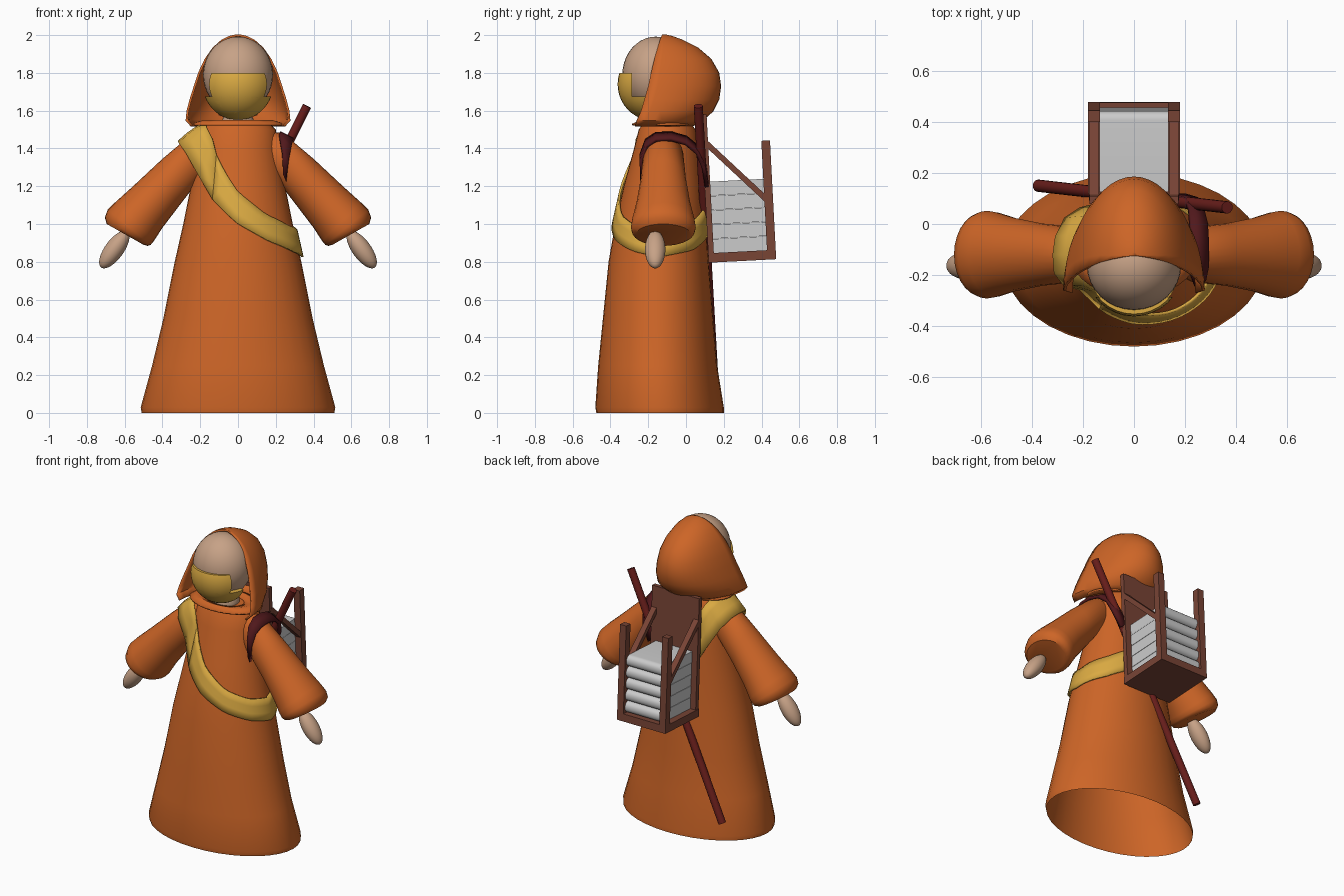
import bpy, bmesh
from math import sin, cos, pi, radians
from mathutils import Vector, Matrix

if "Cube" in bpy.data.objects:
    bpy.data.objects.remove(bpy.data.objects["Cube"])


def mat(name, r, g, b):
    m = bpy.data.materials.new(name)
    m.diffuse_color = (r, g, b, 1)
    m.use_nodes = True
    m.node_tree.nodes["Principled BSDF"].inputs["Base Color"].default_value = m.diffuse_color
    return m


CLOTH = mat("orange_cloth", .61, .13, .02)
GOLD = mat("gold_cloth", .70, .40, .055)
SKIN = mat("skin", .57, .36, .24)
WOOD = mat("wood", .19, .058, .036)
DARK = mat("red_wood", .14, .013, .011)
LEATHER = mat("dark_leather", .08, .009, .011)


def finish(name, bm, m=None, angle=40, thick=0):
    bmesh.ops.recalc_face_normals(bm, faces=bm.faces)
    me = bpy.data.meshes.new(name)
    bm.to_mesh(me)
    bm.free()
    me.polygons.foreach_set("use_smooth", [True] * len(me.polygons))
    me.set_sharp_from_angle(angle=radians(angle))
    ob = bpy.data.objects.new(name, me)
    bpy.context.collection.objects.link(ob)
    if m:
        me.materials.append(m)
    if thick:
        s = ob.modifiers.new("thickness", 'SOLIDIFY')
        s.thickness, s.offset = thick, 0
    return ob


def loft(name, rings, m, closed=True, cap0=False, cap1=False, **kw):
    bm = bmesh.new()
    vs = [[bm.verts.new(p) for p in r] for r in rings]
    n = len(vs[0])
    for a, b in zip(vs, vs[1:]):
        for i in range(n if closed else n - 1):
            j = (i + 1) % n
            bm.faces.new((a[i], a[j], b[j], b[i]))
    if cap0:
        bm.faces.new(vs[0])
    if cap1:
        bm.faces.new(vs[-1])
    return finish(name, bm, m, **kw)


def table(rows, t):
    """Linear lookup in rows keyed by their first column."""
    for a, b in zip(rows, rows[1:]):
        if t <= b[0]:
            f = (t - a[0]) / (b[0] - a[0])
            return [p + (q - p) * f for p, q in zip(a[1:], b[1:])]
    return rows[-1][1:]


def ellipsoid(name, centre, radii, m, rot=None, cut=None):
    bm = bmesh.new()
    bmesh.ops.create_uvsphere(bm, u_segments=32, v_segments=20, radius=1)
    mtx = Matrix.Translation(centre) @ (rot or Matrix()) @ Matrix.Diagonal((*radii, 1))
    bmesh.ops.transform(bm, matrix=mtx, verts=bm.verts)
    for co, no in cut or []:
        r = bmesh.ops.bisect_plane(bm, geom=bm.verts[:] + bm.edges[:] + bm.faces[:],
                                   plane_co=co, plane_no=no, clear_outer=True)
        bmesh.ops.holes_fill(bm, edges=[e for e in r["geom_cut"] if isinstance(e, bmesh.types.BMEdge)])
    return finish(name, bm, m)


# Robe: stacked ellipses (z, half width, front y, back y), open at the hem
ROBE = [(0, .51, -.475, .20), (.03, .515, -.48, .20), (.25, .455, -.465, .165),
        (.5, .395, -.44, .145), (.8, .335, -.41, .12), (1.0, .29, -.375, .105),
        (1.2, .25, -.33, .09), (1.4, .215, -.275, .07), (1.5, .20, -.25, .05),
        (1.53, .17, -.23, .03)]


def robe_point(deg, z, off=0):
    w, f, b = table(ROBE, z)
    a = radians(deg)
    return ((w + off) * cos(a), (f + b) / 2 + ((b - f) / 2 + off) * sin(a), z)


loft("robe", [[robe_point(i * 360 / 36, r[0]) for i in range(36)] for r in ROBE], CLOTH, cap1=True)

# Sleeves (top x, z, bottom x, z, half depth) and hands
SLEEVE = [(.10, 1.50, .12, 1.22, .05), (.24, 1.48, .22, 1.215, .108), (.40, 1.345, .32, 1.085, .122),
          (.55, 1.205, .40, .98, .145), (.65, 1.115, .445, .91, .167), (.69, 1.075, .462, .89, .172),
          (.705, 1.035, .478, .884, .165), (.695, 1.0, .50, .89, .145)]
for s, side in ((-1, "left"), (1, "right")):
    rings = []
    for tx, tz, bx, bz, hy in SLEEVE:
        ring = []
        for i in range(28):
            c, d = cos(i * 2 * pi / 28), sin(i * 2 * pi / 28)
            ring.append((s * ((tx + bx) / 2 + (tx - bx) / 2 * c), -.12 + hy * d,
                         (tz + bz) / 2 + (tz - bz) / 2 * c))
        rings.append(ring)
    loft(side + "_sleeve", rings, CLOTH, cap0=True, cap1=True)
    ellipsoid(side + "_hand", (s * .655, -.163, .865), (.05, .054, .118), SKIN,
              Matrix.Rotation(-s * radians(36), 4, 'Y'))

# Head, neck and face cover (front panel plus lower wrap)
ellipsoid("head", (0, -.16, 1.79), (.185, .177, .202), SKIN)
ellipsoid("neck", (0, -.13, 1.53), (.085, .085, .09), SKIN)
for name, top, back in (("face_cover_front", 1.80, -.285), ("face_cover_wrap", 1.675, -.19)):
    ellipsoid(name, (0, -.18, 1.74), (.188, .182, .19), GOLD,
              cut=[((0, 0, top), (0, 0, 1)), ((0, back, 0), (0, 1, 0))])

# Hood: C-shaped levels (z, half width, front y, back y)
HOOD = [(1.52, .245, -.27, .03), (1.55, .272, -.26, .085), (1.6, .266, -.238, .14),
        (1.66, .25, -.22, .17), (1.73, .228, -.20, .18), (1.80, .205, -.185, .17),
        (1.87, .172, -.168, .13), (1.93, .13, -.15, .06), (1.97, .085, -.138, -.02),
        (1.99, .045, -.13, -.075), (1.998, .01, -.125, -.11)]
loft("hood", [[(w * sin(t), f + (b - f) * cos(t), z)
               for t in [radians(-90 + 180 * i / 24) for i in range(25)]]
              for z, w, f, b in HOOD], CLOTH, closed=False, cap1=True, thick=.012)
# Collar closing the hood under the chin
loft("hood_collar", [[(r * .245 * cos(a), -.125 + r * .16 * sin(a), z)
                      for a in [i * 2 * pi / 32 for i in range(32)]]
                     for r, z in ((1, 1.525), (.75, 1.545), (.5, 1.53))], CLOTH, thick=.01)

# Sash: (angle round the robe, lower z, upper z), then over the shoulder
SASH = [(-119, 1.13, 1.365), (-90, 1.0, 1.17), (-60, .91, 1.05),
        (-30, .855, .99), (0, .825, .965), (40, .86, 1.01), (70, .93, 1.08),
        (90, 1.0, 1.17), (119, 1.13, 1.365)]
strip = []
for deg in range(-119, 120, 7):
    lo, hi = table(SASH, deg)
    strip.append([robe_point(deg, lo + (hi - lo) * k / 3, .012) for k in range(4)])
for low, high in [((-.21, .06, 1.26), (-.135, .06, 1.45)), ((-.27, .02, 1.37), (-.165, .03, 1.51)),
                  ((-.305, -.05, 1.425), (-.17, -.04, 1.53)),
                  ((-.315, -.12, 1.435), (-.17, -.12, 1.535)), ((-.31, -.19, 1.425), (-.17, -.19, 1.53)),
                  ((-.275, -.235, 1.375), (-.165, -.235, 1.51)),
                  ((-.21, -.255, 1.26), (-.135, -.26, 1.45))]:
    a, b = Vector(low), Vector(high)
    strip.append([a.lerp(b, k / 3) + Vector((0, 0, .01 * (k in (1, 2)))) for k in range(4)])
strip.append(strip[0])
loft("sash", strip, GOLD, closed=False, angle=60, thick=.012)

# Shoulder strap: ribbon round the right shoulder (y, z, inner x, outer x)
STRAP = [(.11, 1.22, .15, .20), (.095, 1.32, .20, .25), (.06, 1.40, .215, .27), (0, 1.45, .22, .285),
         (-.08, 1.472, .22, .29), (-.16, 1.468, .22, .29), (-.21, 1.435, .225, .28),
         (-.236, 1.36, .235, .268), (-.232, 1.25, .24, .255)]
loft("shoulder_strap", [[(a, y, z + .01), (b, y, z - .025)] for y, z, a, b in STRAP],
     LEATHER, closed=False, thick=.02)


def bar(name, a, b, r, m, seg=16):
    a, b = Vector(a), Vector(b)
    bm = bmesh.new()
    bmesh.ops.create_cone(bm, cap_ends=True, segments=seg, radius1=r, radius2=r, depth=(b - a).length)
    rot = (b - a).to_track_quat('Z', 'Y').to_matrix().to_4x4()
    bmesh.ops.transform(bm, matrix=Matrix.Translation((a + b) / 2) @ rot, verts=bm.verts)
    return finish(name, bm, m)


# Staff slung across the back
bar("staff", (.365, .065, 1.625), (-.375, .15, .14), .024, DARK)

# Back frame, built upright then leaned slightly towards the back
LEAN = Matrix.Translation((0, .12, .795)) @ Matrix.Rotation(radians(3), 4, 'X')


def box(name, lo, hi, m, bevel=0, turn=0):
    lo, hi = Vector(lo), Vector(hi)
    bm = bmesh.new()
    bmesh.ops.create_cube(bm, size=1)
    bmesh.ops.scale(bm, vec=hi - lo, verts=bm.verts)
    if bevel:  # round only the two long edges on the outer side
        edges = [e for e in bm.edges if all(v.co.y > 0 for v in e.verts)
                 and e.verts[0].co.x * e.verts[1].co.x < 0]
        bmesh.ops.bevel(bm, geom=edges, offset=bevel, segments=5, profile=.5, affect='EDGES')
    bmesh.ops.transform(bm, verts=bm.verts, matrix=LEAN @ Matrix.Translation((lo + hi) / 2)
                        @ Matrix.Rotation(turn, 4, 'X'))
    return finish(name, bm, m)


box("frame_board", (-.175, 0, 0), (.175, .03, .785), WOOD)
box("frame_base", (-.18, 0, 0), (.18, .358, .05), WOOD)
for s, side in ((-1, "left"), (1, "right")):
    x = s * .157
    box(side + "_frame_post", (x - .023, .312, .04), (x + .023, .358, .63), WOOD)
    box(side + "_frame_brace", (x - .019, -.053, .46), (x + .019, .397, .49), WOOD, turn=radians(-46))
# Bundles stacked in the frame
for i in range(5):
    box("bundle_%d" % (i + 1), (-.135, .03, .05 + i * .076), (.135, .342, .124 + i * .076), None, bevel=.033)
